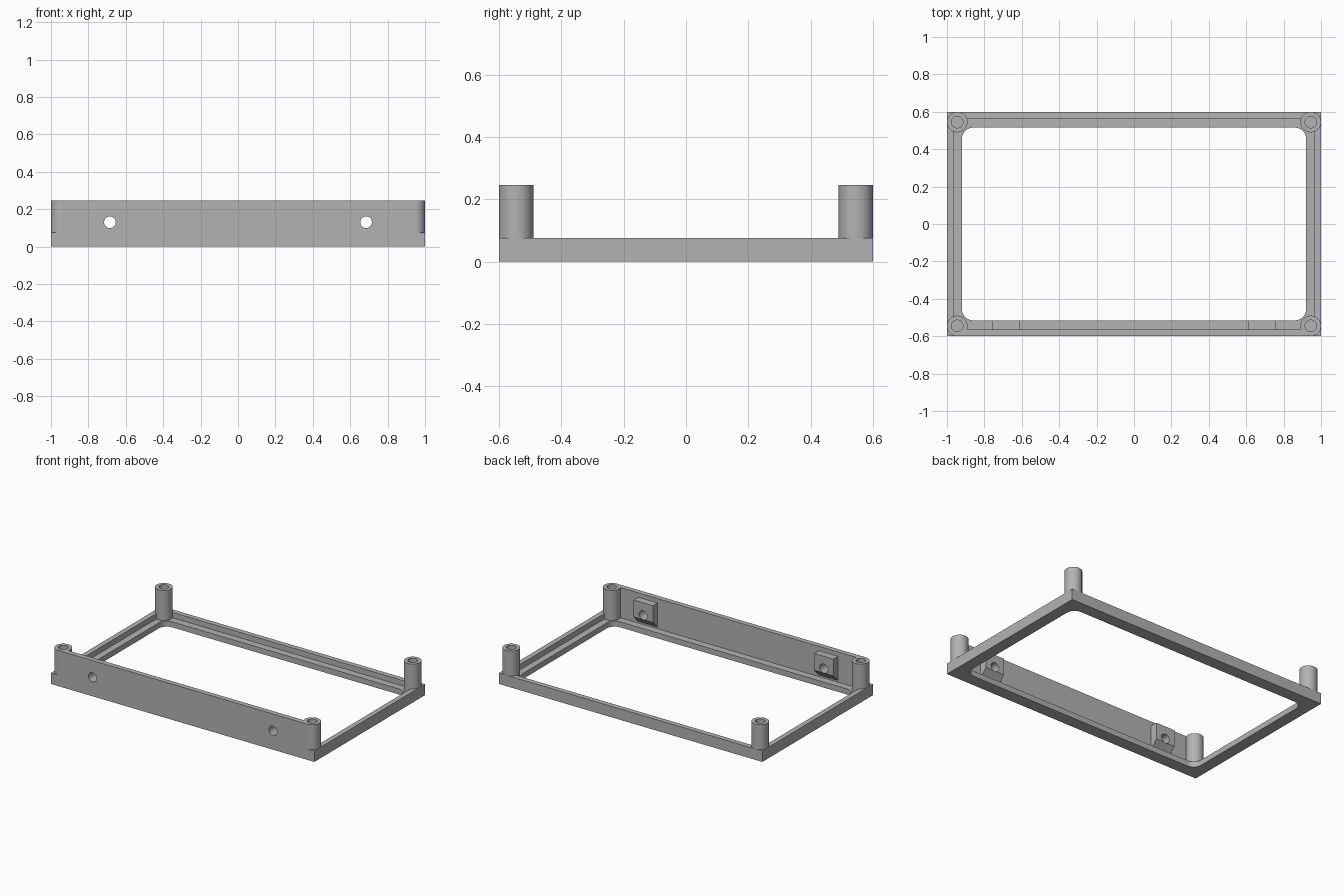
import bpy, bmesh, math
from mathutils import Matrix, Vector

if "Cube" in bpy.data.objects:
    bpy.data.objects.remove(bpy.data.objects["Cube"])

# Main dimensions
HALF_X, HALF_Y = 1.0, 0.6
RIM_TOP, LEDGE, TOP = 0.075, 0.038, 0.245
RIM = 0.035
POST_R, BORE_R = 0.055, 0.031
BOLT_X, BOLT_Z = 0.685, 0.13

grey = bpy.data.materials.new("plain_grey")
grey.use_nodes = True
grey.diffuse_color = (0.45, 0.45, 0.45, 1)
grey.node_tree.nodes["Principled BSDF"].inputs["Base Color"].default_value = grey.diffuse_color


def finish(name, bm):
    bmesh.ops.recalc_face_normals(bm, faces=bm.faces)
    mesh = bpy.data.meshes.new(name)
    bm.to_mesh(mesh)
    bm.free()
    mesh.materials.append(grey)
    obj = bpy.data.objects.new(name, mesh)
    bpy.context.collection.objects.link(obj)
    return obj


def box(name, low, high, corner=0):
    """Box between two corners, with optional rounded upright edges."""
    low, high = Vector(low), Vector(high)
    bm = bmesh.new()
    bmesh.ops.create_cube(bm, size=1)
    for v in bm.verts:
        v.co = (low + high) / 2 + v.co * (high - low)
    if corner:
        upright = [e for e in bm.edges if abs(e.verts[0].co.z - e.verts[1].co.z) > 0.01]
        bmesh.ops.bevel(bm, geom=upright, offset=corner, segments=10, profile=0.5, affect='EDGES')
    return finish(name, bm)


def cylinder(name, radius, centre, depth, along_y=False):
    bm = bmesh.new()
    turn = Matrix.Rotation(math.pi / 2, 4, 'X') if along_y else Matrix()
    bmesh.ops.create_cone(bm, cap_ends=True, segments=48, radius1=radius, radius2=radius,
                          depth=depth, matrix=Matrix.Translation(centre) @ turn)
    return finish(name, bm)


def cut(obj, cutter):
    """Subtract the cutter and discard it."""
    mod = obj.modifiers.new("cut", 'BOOLEAN')
    mod.operation = 'DIFFERENCE'
    mod.solver = 'EXACT'
    mod.object = cutter
    bpy.context.view_layer.objects.active = obj
    bpy.ops.object.modifier_apply(modifier=mod.name)
    bpy.data.objects.remove(cutter)


def smooth(obj):
    bpy.ops.object.select_all(action='DESELECT')
    obj.select_set(True)
    bpy.context.view_layer.objects.active = obj
    bpy.ops.object.shade_smooth_by_angle(angle=math.radians(30))


def post_bore(x, y):
    return cylinder("bore_cutter", BORE_R, (x, y, 0.2), 0.25)


def bolt_hole(x):
    return cylinder("bolt_cutter", 0.031, (x, -0.55, BOLT_Z), 0.3, along_y=True)


# Base frame: recessed ledge inside a thin rim, rounded opening
frame = box("base_frame", (-HALF_X, -HALF_Y, 0), (HALF_X, HALF_Y, RIM_TOP))
inner_x, inner_y = HALF_X - RIM, HALF_Y - RIM
cut(frame, box("recess_cutter", (-inner_x, -inner_y, LEDGE), (inner_x, inner_y, 0.2)))
cut(frame, box("opening_cutter", (-0.92, -0.515, -0.1), (0.92, 0.515, 0.2), corner=0.06))
smooth(frame)

# Front wall between the post centres
post_x, post_y = HALF_X - POST_R, HALF_Y - POST_R
wall = box("front_wall", (-post_x, -HALF_Y, RIM_TOP), (post_x, -inner_y, TOP))
for side in (-1, 1):
    cut(wall, bolt_hole(side * BOLT_X))
    cut(wall, post_bore(side * post_x, -post_y))
smooth(wall)

# Hollow corner posts
for side, x in (("right", -post_x), ("left", post_x)):
    for end, y in (("front", -post_y), ("back", post_y)):
        low = 0.03
        post = cylinder(f"{end}_{side}_post", POST_R, (x, y, (low + TOP) / 2), TOP - low)
        cut(post, post_bore(x, y))
        smooth(post)

# Bolt blocks behind the wall, with sloped undersides
profile = [(-inner_y, 0.05), (-0.515, 0.1), (-0.515, 0.215), (-inner_y, 0.215)]
for side, x in (("right", -BOLT_X), ("left", BOLT_X)):
    bm = bmesh.new()
    face = bm.faces.new([bm.verts.new((x - 0.073, y, z)) for y, z in profile])
    new = bmesh.ops.extrude_face_region(bm, geom=[face])["geom"]
    bmesh.ops.translate(bm, vec=(0.146, 0, 0), verts=[v for v in new if isinstance(v, bmesh.types.BMVert)])
    block = finish(f"{side}_bolt_block", bm)
    cut(block, bolt_hole(x))
    smooth(block)
